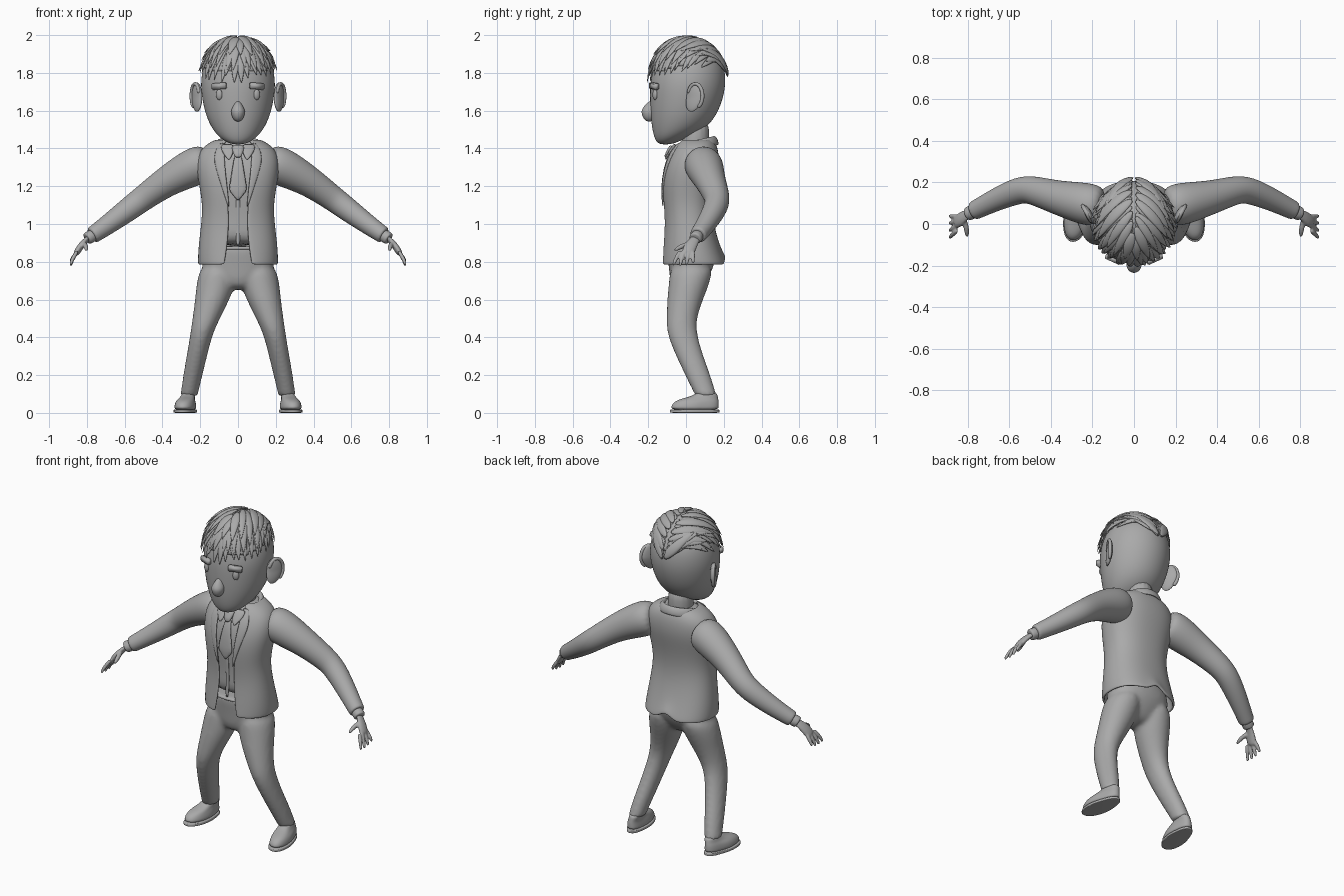
import bpy, bmesh, math, random
from mathutils import Vector, Matrix

random.seed(4)
if "Cube" in bpy.data.objects:
    bpy.data.objects.remove(bpy.data.objects["Cube"])

grey = bpy.data.materials.new("plain grey")
grey.use_nodes = True
COLOR = (0.4, 0.4, 0.4, 1)
grey.diffuse_color = COLOR
grey.node_tree.nodes["Principled BSDF"].inputs["Base Color"].default_value = COLOR


def finish(name, bm, mirror=False, solid=0, sub=2, voxel=0):
    """Turn a bmesh into a smooth object with its modifiers."""
    bmesh.ops.recalc_face_normals(bm, faces=bm.faces)
    me = bpy.data.meshes.new(name)
    bm.to_mesh(me)
    bm.free()
    ob = bpy.data.objects.new(name, me)
    bpy.context.collection.objects.link(ob)
    me.materials.append(grey)
    me.shade_smooth()
    if solid:
        m = ob.modifiers.new("thickness", "SOLIDIFY")
        m.thickness, m.offset = solid, 0
    if sub:
        ob.modifiers.new("rounding", "SUBSURF").levels = sub
        ob.modifiers["rounding"].render_levels = sub
    if mirror:
        ob.modifiers.new("mirror", "MIRROR").use_clip = False
    if voxel:
        m = ob.modifiers.new("blend", "REMESH")
        m.mode, m.voxel_size, m.use_smooth_shade = "VOXEL", voxel, True
        ob.modifiers.new("relax", "SMOOTH").iterations = 6
    return ob


def skin(bm, loops, closed=True):
    """Bridge successive point loops with quads; cap closed ones."""
    vs = [[bm.verts.new(p) for p in loop] for loop in loops]
    n = len(vs[0])
    for a, b in zip(vs, vs[1:]):
        for i in range(n if closed else n - 1):
            j = (i + 1) % n
            bm.faces.new((a[i], a[j], b[j], b[i]))
    if closed:
        bm.faces.new(vs[0])
        bm.faces.new(vs[-1])


def spow(v, e):
    return math.copysign(abs(v) ** e, v)


def level(z, rx, front, back, x=0, e=1.0, gap=0, n=16):
    """Horizontal rounded section, open at the front when a gap is given."""
    cy, ry = (front + back) / 2, (back - front) / 2
    a0 = math.asin((gap / rx) ** (1 / e)) if gap else 0
    steps = n - 1 if gap else n
    angles = [a0 + (2 * math.pi - 2 * a0) * i / steps for i in range(n)]
    return [Vector((x + 1.02 * rx * spow(math.sin(a), e),
                    cy - 1.02 * ry * spow(math.cos(a), e), z)) for a in angles]


def loft(bm, rows, e=1.0, n=16):
    skin(bm, [level(*r, e=e, n=n) for r in rows])


def tube(bm, pts, ref=(0, 0, 1), flat=1.0, n=10):
    """Tapered tube through (x, y, z, radius) points; flat squeezes it along ref."""
    ps = [Vector(p[:3]) for p in pts]
    loops = []
    for i, p in enumerate(ps):
        t = (ps[min(i + 1, len(ps) - 1)] - ps[max(i - 1, 0)]).normalized()
        u = t.cross(Vector(ref)).normalized()
        v = u.cross(t)
        loops.append([p + pts[i][3] * (u * math.cos(a) + v * flat * math.sin(a))
                      for a in (2 * math.pi * k / n for k in range(n))])
    skin(bm, loops)


def ball(bm, center, size, turn=0):
    m = Matrix.Translation(center) @ Matrix.Rotation(turn, 4, "Z") @ Matrix.Diagonal((*size, 1))
    return bmesh.ops.create_uvsphere(bm, u_segments=24, v_segments=16, radius=1, matrix=m)["verts"]


# Head and neck
bm = bmesh.new()
loft(bm, [(1.42, .035, -.145, -.075), (1.45, .09, -.165, -.01), (1.5, .135, -.178, .1),
          (1.58, .172, -.187, .165), (1.68, .192, -.19, .2), (1.76, .197, -.188, .21),
          (1.85, .18, -.165, .2), (1.92, .135, -.12, .15), (1.965, .06, -.04, .07)], n=20)
finish("head", bm)
bm = bmesh.new()
loft(bm, [(1.34, .075, -.03, .12), (1.42, .07, -.02, .12), (1.56, .075, -.02, .13)])
finish("neck", bm)

# Face: egg nose, oval eyes, flat heavy brows, ears
bm = bmesh.new()
for v in ball(bm, (0, -.195, 1.597), (.036, .04, .055)):
    v.co.x *= 1 - max(0, v.co.z - 1.6) * 7
    v.co.y += max(0, v.co.z - 1.6) * .35
finish("nose", bm, sub=0)
bm = bmesh.new()
ball(bm, (.1, -.164, 1.685), (.018, .012, .028), .45)
finish("eyes", bm, True, sub=0)
bm = bmesh.new()
bmesh.ops.create_cube(bm, size=1, matrix=Matrix.Translation((.1, -.17, 1.73))
                      @ Matrix.Rotation(.42, 4, "Z") @ Matrix.Rotation(.08, 4, "Y")
                      @ Matrix.Diagonal((.08, .026, .034, 1)))
bmesh.ops.bevel(bm, geom=bm.edges[:], offset=.004, segments=2, affect="EDGES")
finish("brows", bm, True, sub=0)
bm = bmesh.new()
for v in ball(bm, (.217, .047, 1.672), (.017, .05, .078), -.5):
    v.co.y -= max(0, 1.67 - v.co.z) * .25
rim = []
for k in range(11):
    a = math.radians(-70 + 24 * k)
    d = .044 * math.cos(a)
    rim.append((.226 + d * .48, .05 + d * .88, 1.678 + .066 * math.sin(a), .011))
tube(bm, rim, (1, 0, 0), n=8)
finish("ears", bm, True, sub=1)

# Hair: a cap with a pointed nape, covered by locks swept out from the parting
HC, HR = Vector((0, .01, 1.75)), Vector((.203, .203, .232))


def scalp(d, lift=0):
    d = d.normalized()
    return HC + Vector((d.x * (HR.x + lift), d.y * (HR.y + lift), d.z * (HR.z + lift)))


def hairline(p):
    return min(1.84 + .4 * max(p.y, -.1), 1.79 + 1.1 * abs(p.x)) if p.y > 0 else 1.84 + .3 * max(p.y, -.1)


bm = bmesh.new()
bmesh.ops.create_uvsphere(bm, u_segments=64, v_segments=48, radius=1)
for v in bm.verts:
    v.co = scalp(v.co)
bmesh.ops.delete(bm, geom=[v for v in bm.verts if v.co.z < hairline(v.co)], context="VERTS")
finish("hair_cap", bm, solid=.01, sub=0)

bm = bmesh.new()
for layer, count in ((0, 15), (1, 12), (2, 8)):
    for k in range(count):
        for side in (-1, 1):
            t = (k + random.uniform(0, .6)) / count
            s = math.radians(-38 + 118 * t + 8 * layer)
            az = math.radians(4 + 138 * t)
            low = (.06 + .55 * t * t) + .27 * layer + random.uniform(-.1, .1)
            a = Vector((.03 * side, math.sin(s), math.cos(s)))
            b = Vector((side * math.sin(az), -math.cos(az), low))
            b.normalize()
            width = random.uniform(.024, .034)
            pts = []
            for i, w in enumerate((.4, .9, 1.1, .9, .55, .05)):
                f = i / 5
                p = scalp(a.lerp(b, f), .004 + .005 * layer + .01 * f * f)
                pts.append((*p, width * w))
            tube(bm, pts, (a + b).normalized(), .35, 6)
finish("hair_locks", bm, sub=1)

# Jacket: open shell with a back vent  (height, half width, front, back, gap)
JACKET = [(.785, .2, -.122, .2, .07), (.80, .203, -.122, .198, .068), (.88, .2, -.116, .17, .055),
          (1.0, .185, -.106, .138, .045), (1.1, .178, -.114, .132, .05), (1.2, .195, -.122, .145, .06),
          (1.3, .212, -.11, .167, .075), (1.38, .2, -.075, .165, .085), (1.425, .15, -.045, .15, .075),
          (1.445, .1, -.02, .13, .05)]
E = .86


def front_y(x, z):
    for a, b in zip(JACKET, JACKET[1:]):
        if z <= b[0]:
            break
    f = min(max((z - a[0]) / (b[0] - a[0]), 0), 1)
    rx, lo, hi = (a[i] + (b[i] - a[i]) * f for i in (1, 2, 3))
    return (lo + hi) / 2 - (hi - lo) / 2 * max(0, 1 - min(1, abs(x) / rx) ** (2 / E)) ** (E / 2)


bm = bmesh.new()
skin(bm, [level(*r[:4], e=E, gap=r[4], n=25) for r in JACKET], False)
for v in bm.verts:
    if v.co.z < .81 and v.co.y > .1 and abs(v.co.x) < .02:
        v.co.z += .05
finish("jacket", bm, solid=.014)
bm = bmesh.new()
loft(bm, [(z, rx * .94, lo + .012, hi - .012) for z, rx, lo, hi, g in JACKET[2:]], E, 24)
finish("shirt", bm)


def plate(name, rows, lift, mirror=False, thick=.01):
    """Thin strip laid on the chest from (height, inner x, outer x) rows."""
    bm = bmesh.new()
    skin(bm, [[(x, front_y(x, z) - lift, z) for x in (x0, (x0 + x1) / 2, x1)]
              for z, x0, x1 in rows], False)
    finish(name, bm, mirror, thick, 1)


plate("lapels", [(1.43, .065, .1), (1.38, .07, .125), (1.33, .07, .13), (1.25, .062, .105),
                 (1.16, .052, .075), (1.09, .046, .052)], .011, True)
plate("shirt_collar", [(1.425, .02, .095), (1.39, .022, .09), (1.36, .03, .07), (1.34, .045, .052)], .018, True)
plate("tie_blade", [(1.37, -.02, .02), (1.3, -.03, .03), (1.19, -.05, .05), (1.175, -.048, .048),
                    (1.125, -.004, .004)], .006)
plate("tie_knot", [(1.415, -.034, .034), (1.4, -.034, .034), (1.35, -.019, .019)], .024, thick=.02)
plate("shirt_placket", [(1.16, -.012, .012), (1.0, -.012, .012), (.88, -.012, .012)], -.008, thick=.008)

# Folded jacket collar, higher at the nape
bm = bmesh.new()
skin(bm, [level(z, r, .045 - r, .045 + r, gap=.06, n=20) for z, r in
          ((1.39, .122), (1.42, .118), (1.445, .103), (1.425, .092), (1.39, .088))], False)
for v in bm.verts:
    v.co.z += .22 * (v.co.y - .045)
finish("jacket_collar", bm, solid=.012)

# Sleeves, cuffs and hands
bm = bmesh.new()
tube(bm, [(.15, .08, 1.325, .085), (.2, .09, 1.318, .105), (.27, .105, 1.285, .1), (.38, .13, 1.225, .081),
          (.49, .165, 1.145, .07), (.55, .166, 1.1, .067), (.67, .115, 1.01, .055),
          (.765, .066, .944, .046), (.775, .062, .938, .046)], n=16)
finish("sleeves", bm, True)
bm = bmesh.new()
tube(bm, [(.75, .072, .95, .036), (.795, .05, .925, .036), (.802, .047, .92, .034)])
finish("cuffs", bm, True)
bm = bmesh.new()
tube(bm, [(.78, .06, .935, .026), (.81, .042, .91, .029), (.835, .022, .88, .038),
          (.853, .01, .85, .036), (.858, .005, .84, .028)], (.8, .1, .5), .5)
for i in range(4):
    y, tip = .036 - .021 * i, .04 - .036 * i
    drop = (.015, .003, 0, .004)[i]
    tube(bm, [(.848, y, .862, .012), (.868, (y + tip) / 2, .828, .0125),
              (.884, tip * .9, .795 + drop, .011), (.886, tip, .774 + drop, .007)], (1, 0, 0), n=8)
tube(bm, [(.818, .025, .895, .015), (.808, -.01, .888, .015), (.803, -.042, .872, .013),
          (.803, -.064, .858, .008)], (1, 0, 0), n=8)
finish("hands", bm, True, sub=1, voxel=.005)

# Trousers: hips and legs blended into one skin
bm = bmesh.new()
loft(bm, [(.65, .06, -.05, .06), (.69, .14, -.085, .1), (.77, .197, -.09, .15), (.84, .188, -.1, .155),
          (.875, .18, -.1, .14), (.88, .178, -.1, .14)], .9)
LEG = [(.8, .09, -.08, .15, .1), (.7, .107, -.09, .13, .112), (.6, .091, -.1, .09, .136),
       (.5, .073, -.103, .055, .168), (.42, .059, -.103, .056, .193), (.3, .054, -.053, .092, .218),
       (.2, .051, -.005, .13, .239), (.1, .046, .045, .16, .258), (.085, .046, .05, .163, .26)]
loft(bm, LEG)
finish("trousers", bm, True, voxel=.012)
bm = bmesh.new()
loft(bm, [(.862, .186, -.108, .15), (.866, .188, -.11, .15), (.88, .186, -.11, .15), (.884, .18, -.1, .14)], .9)
finish("waistband", bm, sub=1)

# Shoes with a separate sole, toes turned slightly out
for name, rows in (("shoes", [(.012, .056, -.078, .172, .272), (.035, .058, -.08, .174, .272),
                              (.06, .052, -.062, .173, .272), (.075, .046, -.025, .17, .268),
                              (.09, .042, .035, .168, .264), (.11, .038, .06, .16, .262)]),
                   ("soles", [(0, .06, -.084, .176, .272), (.002, .061, -.086, .177, .272),
                              (.016, .061, -.086, .177, .272), (.02, .058, -.082, .174, .272)])):
    bm = bmesh.new()
    loft(bm, rows, .88)
    for v in bm.verts:
        v.co.x += .12 * (.09 - v.co.y)
        if v.co.y > .06:
            v.co.x = .268 + (v.co.x - .268) * .85
    finish(name, bm, True, sub=2)
